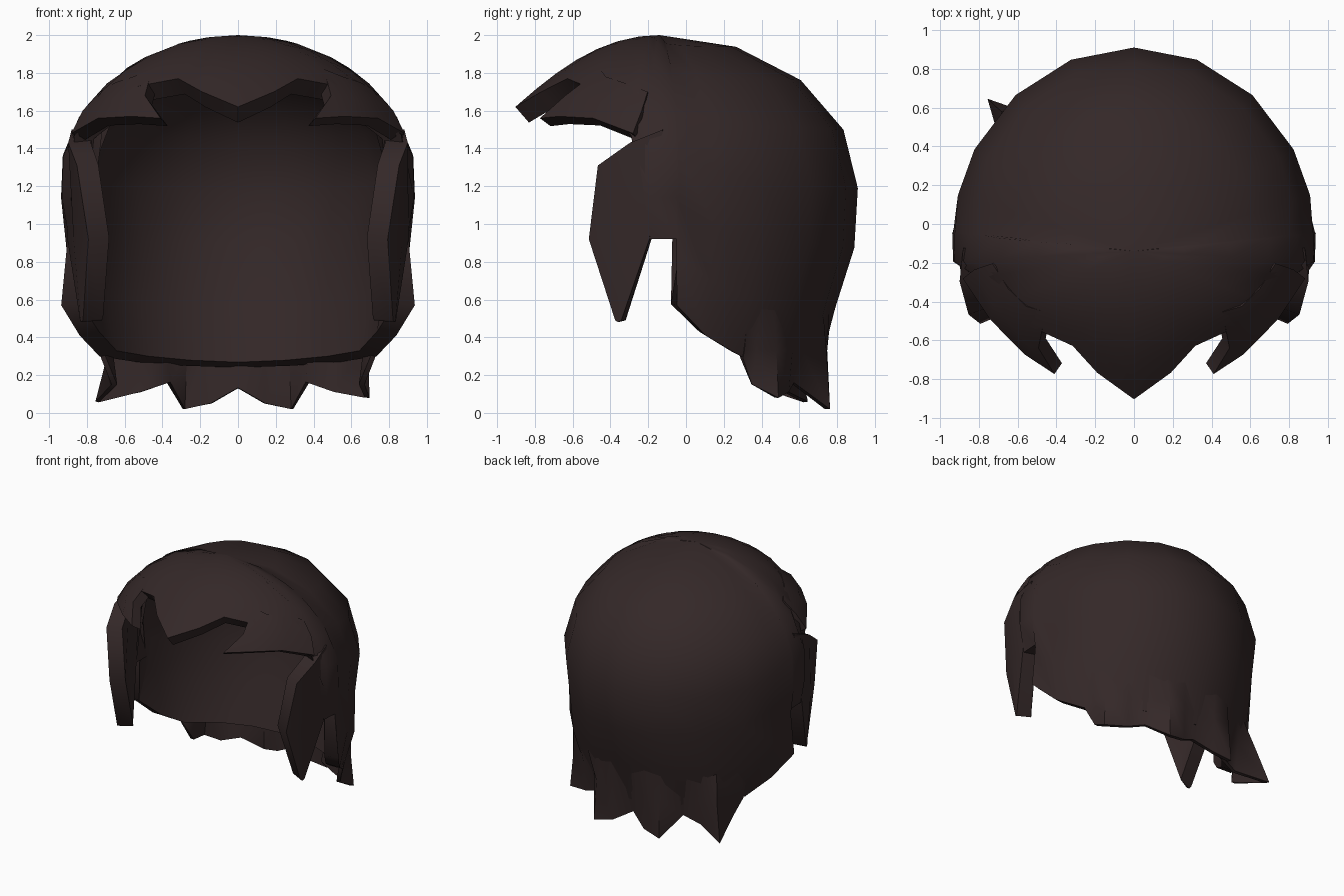
import bpy, bmesh
from math import sin, cos, acos, pi, radians, sqrt

cube = bpy.data.objects.get("Cube")
if cube:
    bpy.data.objects.remove(cube)

hair = bpy.data.materials.new("dark brown hair")
hair.use_nodes = True
colour = (0.034, 0.021, 0.021, 1)
hair.diffuse_color = colour
bsdf = hair.node_tree.nodes["Principled BSDF"]
bsdf.inputs["Base Color"].default_value = colour
bsdf.inputs["Roughness"].default_value = 0.8

# Head form: a half ellipsoid above the ears, a tapering tube below
WIDTH, FRONT, BACK, HEIGHT, EAR = 0.95, 0.78, 1.05, 0.8, 1.2
TAPER = [(1.2, 1, 1), (0.9, 0.95, 0.99), (0.57, 0.99, 0.89),
         (0.37, 0.9, 0.83), (0.2, 0.88, 0.8), (-0.1, 0.88, 0.8)]


def taper(z):
    for (z0, x0, y0), (z1, x1, y1) in zip(TAPER, TAPER[1:]):
        if z >= z1:
            t = (z0 - z) / (z0 - z1)
            return x0 + (x1 - x0) * t, y0 + (y1 - y0) * t
    return TAPER[-1][1:]


def on_head(angle, z, r=1.0):
    """Point on the head form; angle in degrees from the front toward +x."""
    a = radians(angle)
    if z > EAR:
        kx = ky = sqrt(max(0, 1 - ((z - EAR) / HEIGHT) ** 2))
    else:
        kx, ky = taper(z)
    depth = FRONT if cos(a) > 0 else BACK
    return (WIDTH * kx * r * sin(a), -0.14 - depth * ky * r * cos(a), z)


def sheet(name, columns, thickness, closed=False):
    """Thick lock of hair from columns of (angle, z, r), running downward."""
    bm = bmesh.new()
    grid = [[bm.verts.new(on_head(*p)) for p in col] for col in columns]
    pairs = list(zip(grid, grid[1:]))
    if closed:
        pairs.append((grid[-1], grid[0]))
    for left, right in pairs:
        for j in range(len(left) - 1):
            bm.faces.new((left[j], left[j + 1], right[j + 1], right[j]))
    bmesh.ops.remove_doubles(bm, verts=bm.verts, dist=0.0005)
    mesh = bpy.data.meshes.new(name)
    bm.to_mesh(mesh)
    bm.free()
    obj = bpy.data.objects.new(name, mesh)
    bpy.context.collection.objects.link(obj)
    mesh.materials.append(hair)
    bpy.ops.object.select_all(action='DESELECT')
    obj.select_set(True)
    bpy.context.view_layer.objects.active = obj
    solid = obj.modifiers.new("thickness", 'SOLIDIFY')
    solid.thickness, solid.offset = thickness, -1
    bpy.ops.object.modifier_apply(modifier=solid.name)
    bpy.ops.object.shade_smooth_by_angle(angle=radians(55))
    return obj


def from_crown(angle, edge, r, rows=7):
    """Column from the crown to the hem, flaring by r at the hem."""
    end = acos((edge - EAR) / HEIGHT) if edge > EAR else pi / 2 + (EAR - edge) / HEIGHT
    col = []
    for i in range(rows + 1):
        t = i / rows
        p = end * t
        z = EAR + HEIGHT * cos(p) if p < pi / 2 else EAR - HEIGHT * (p - pi / 2)
        col.append((angle, z, 1 + (r - 1) * t ** 3))
    return col


# Main cap with pointed fringe, ear notches and a curved nape
hem = [(0, 1.62, 1.15), (14, 1.7, 1.06), (28, 1.77, 1.01), (48, 1.73, 1),
       (64, 1.6, 0.99), (78, 1.47, 0.99), (86, 0.92, 0.99), (95, 0.92, 1),
       (95.6, 0.57, 1), (106, 0.41, 1), (120, 0.3, 1), (140, 0.27, 1),
       (160, 0.25, 1), (180, 0.24, 1)]
ring = hem + [(360 - a, z, r) for a, z, r in hem[-2:0:-1]]
sheet("hair_cap", [from_crown(*h) for h in ring], 0.11, closed=True)

# Swept fringe locks and sideburns on both sides
fringe = [[(50, 1.82, 0.99), (39, 1.68, 1.03), (28, 1.56, 1.03)],
          [(58, 1.78, 1), (50, 1.67, 1.03), (41, 1.57, 1.02)],
          [(70, 1.75, 1), (65, 1.65, 1.02), (60, 1.56, 1.01)],
          [(84, 1.7, 0.99), (82, 1.6, 1.01), (79, 1.48, 1.01)]]
sideburn = [[(65, 1.31, 1), (61, 0.92, 1), (69, 0.49, 0.97)],
            [(78, 1.43, 1.01), (74, 0.92, 1), (70.5, 0.48, 0.98)],
            [(91, 1.5, 1), (86, 0.92, 1), (72, 0.49, 0.97)]]
for side, word in ((1, "left"), (-1, "right")):
    for part, cols, thick in (("fringe_lock", fringe, 0.08), ("sideburn", sideburn, 0.12)):
        turned = [[(side * a, z, r) for a, z, r in col] for col in cols]
        sheet(word + "_" + part, turned[::side], thick)

# Flared spikes along the nape
tips = [(121, 0.29, 1), (126, 0.15, 0.99), (132, 0.08, 1.12), (143, 0.11, 1.02),
        (152, 0.16, 0.96), (162, 0.02, 1.13), (171, 0.05, 1.06), (180, 0.13, 0.97)]
right_tips = [(360 - a, z, r) for a, z, r in tips[-2::-1]]
right_tips[-3] = (224, 0.06, 1.3)
nape = [[(a, 0.55, 0.98), (a, 0.33, (1 + r) / 2 + 0.01), (a, z, r)]
        for a, z, r in tips + right_tips]
sheet("nape_spikes", nape, 0.03)
